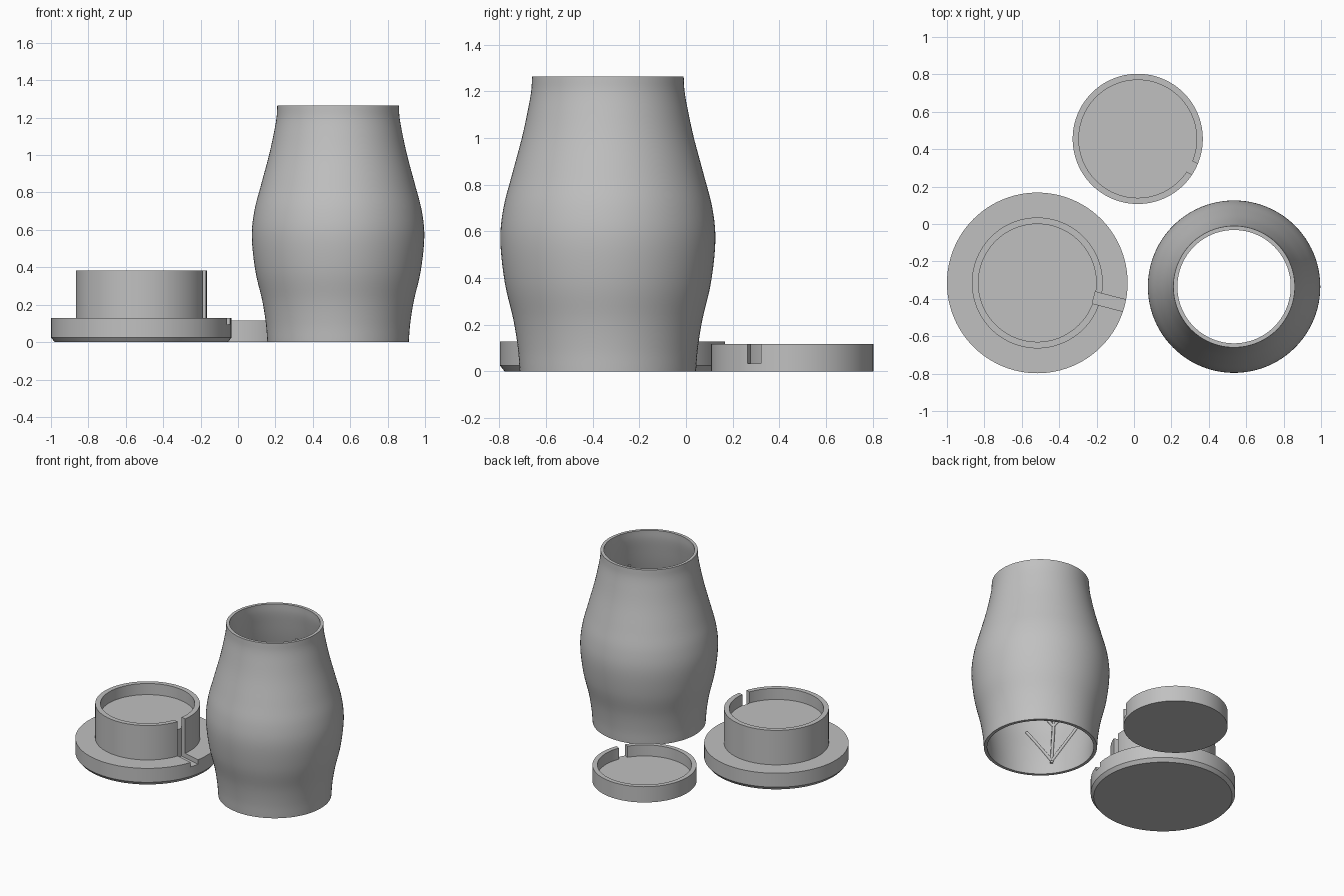
import bpy, bmesh, math
from mathutils import Vector

if "Cube" in bpy.data.objects:
    bpy.data.objects.remove(bpy.data.objects["Cube"])

GREY = (0.53, 0.53, 0.53, 1)
mat = bpy.data.materials.new("plain grey")
mat.use_nodes = True
mat.diffuse_color = GREY
mat.node_tree.nodes["Principled BSDF"].inputs["Base Color"].default_value = GREY


def activate(ob):
    bpy.ops.object.select_all(action="DESELECT")
    ob.select_set(True)
    bpy.context.view_layer.objects.active = ob


def lathe(name, profile, centre, closed=False, segments=96):
    """Turn (radius, height) points about a vertical axis."""
    bm = bmesh.new()
    rings = []
    for r, z in profile:
        if r == 0:
            rings.append([bm.verts.new((0, 0, z))] * segments)
        else:
            rings.append([bm.verts.new((r * math.cos(math.tau * i / segments),
                                        r * math.sin(math.tau * i / segments), z))
                          for i in range(segments)])
    pairs = list(zip(rings, rings[1:]))
    if closed:
        pairs.append((rings[-1], rings[0]))
    for a, b in pairs:
        for i in range(segments):
            j = (i + 1) % segments
            bm.faces.new(list(dict.fromkeys((a[i], a[j], b[j], b[i]))))
    bmesh.ops.recalc_face_normals(bm, faces=bm.faces)
    me = bpy.data.meshes.new(name)
    bm.to_mesh(me)
    bm.free()
    me.materials.append(mat)
    ob = bpy.data.objects.new(name, me)
    ob.location = (*centre, 0)
    bpy.context.collection.objects.link(ob)
    return ob


def smooth(ob):
    activate(ob)
    bpy.ops.object.shade_smooth_by_angle(angle=math.radians(30))


def cut_slot(ob, angle, inner, outer, width, low, high):
    """Cut a straight radial slot out of a turned part."""
    a = math.radians(angle)
    mid = (inner + outer) / 2
    bpy.ops.mesh.primitive_cube_add(size=1)
    cutter = bpy.context.object
    cutter.name = "slot_cutter"
    cutter.hide_render = True
    cutter.location = ob.location + Vector((mid * math.cos(a), mid * math.sin(a), (low + high) / 2))
    cutter.rotation_euler.z = a
    cutter.scale = (outer - inner, width, high - low)
    cutter.data.materials.append(mat)
    mod = ob.modifiers.new("slot", "BOOLEAN")
    mod.operation, mod.solver, mod.object = "DIFFERENCE", "EXACT", cutter
    activate(ob)
    bpy.ops.object.modifier_apply(modifier=mod.name)
    bpy.data.objects.remove(cutter)


# Vase shell: bulging outside, even wall, straight inner neck
KEYS = [(0.378, 0), (0.386, 0.1), (0.405, 0.22), (0.442, 0.38), (0.461, 0.56),
        (0.448, 0.7), (0.412, 0.84), (0.369, 1.0), (0.343, 1.12), (0.329, 1.2), (0.325, 1.264)]
WALL = 0.022


def outer_curve(steps=5):
    pts = [Vector(p) for p in KEYS]
    pts = [2 * pts[0] - pts[1]] + pts + [2 * pts[-1] - pts[-2]]
    out = []
    for a, b, c, d in zip(pts, pts[1:], pts[2:], pts[3:]):
        for s in range(steps):
            t = s / steps
            out.append(0.5 * (2 * b + (c - a) * t + (2 * a - 5 * b + 4 * c - d) * t ** 2
                              + (3 * b - a - 3 * c + d) * t ** 3))
    return out + [pts[-2]]


def radius_at(z):
    for (r0, z0), (r1, z1) in zip(KEYS, KEYS[1:]):
        if z <= z1:
            return r0 + (r1 - r0) * (z - z0) / (z1 - z0)
    return KEYS[-1][0]


VASE = (0.535, -0.335)
outside = outer_curve()
inside = [(p.x - WALL, p.y) for p in reversed(outside)]
smooth(lathe("vase_shell", [tuple(p) for p in outside] + inside, VASE, closed=True))


# Raised stems and branches on the inner wall
def relief(name, angle, path):
    cu = bpy.data.curves.new(name, "CURVE")
    cu.dimensions = "3D"
    cu.bevel_depth, cu.bevel_resolution, cu.use_fill_caps = 0.011, 1, True
    sp = cu.splines.new("POLY")
    sp.points.add(len(path) - 1)
    for point, (turn, z) in zip(sp.points, path):
        a = math.radians(angle + turn)
        r = radius_at(z) - WALL
        point.co = (r * math.cos(a), r * math.sin(a), z, 1)
    cu.materials.append(mat)
    ob = bpy.data.objects.new(name, cu)
    ob.location = (*VASE, 0)
    bpy.context.collection.objects.link(ob)
    activate(ob)
    bpy.ops.object.convert(target="MESH")


for n, angle in enumerate((100, 218, 327)):
    relief(f"inner_stem_{n}", angle, [(0, 0.08 + 0.92 * i / 12) for i in range(13)])
    for k, start in enumerate((0.1, 0.4, 0.7)):
        for side in (-1, 1):
            relief(f"inner_branch_{n}_{k}_{side}", angle,
                   [(side * 5 * i, start + 0.05 * i) for i in range(6)])

# Base: chamfered flange with a hollow-topped plug and a radial slot
base = lathe("base_plug", [(0, 0), (0.463, 0), (0.483, 0.025), (0.483, 0.128), (0.35, 0.128),
                           (0.35, 0.382), (0.315, 0.382), (0.315, 0.3), (0, 0.3)], (-0.517, -0.315))
cut_slot(base, -14.6, 0.312, 0.6, 0.064, 0.095, 0.5)
smooth(base)

# Cap: shallow round tray with a notch in its rim
cap = lathe("cap_tray", [(0, 0), (0.348, 0), (0.348, 0.116), (0.315, 0.116),
                         (0.315, 0.034), (0, 0.034)], (0.02, 0.455))
cut_slot(cap, -28, 0.305, 0.45, 0.064, 0.033, 0.2)
smooth(cap)
